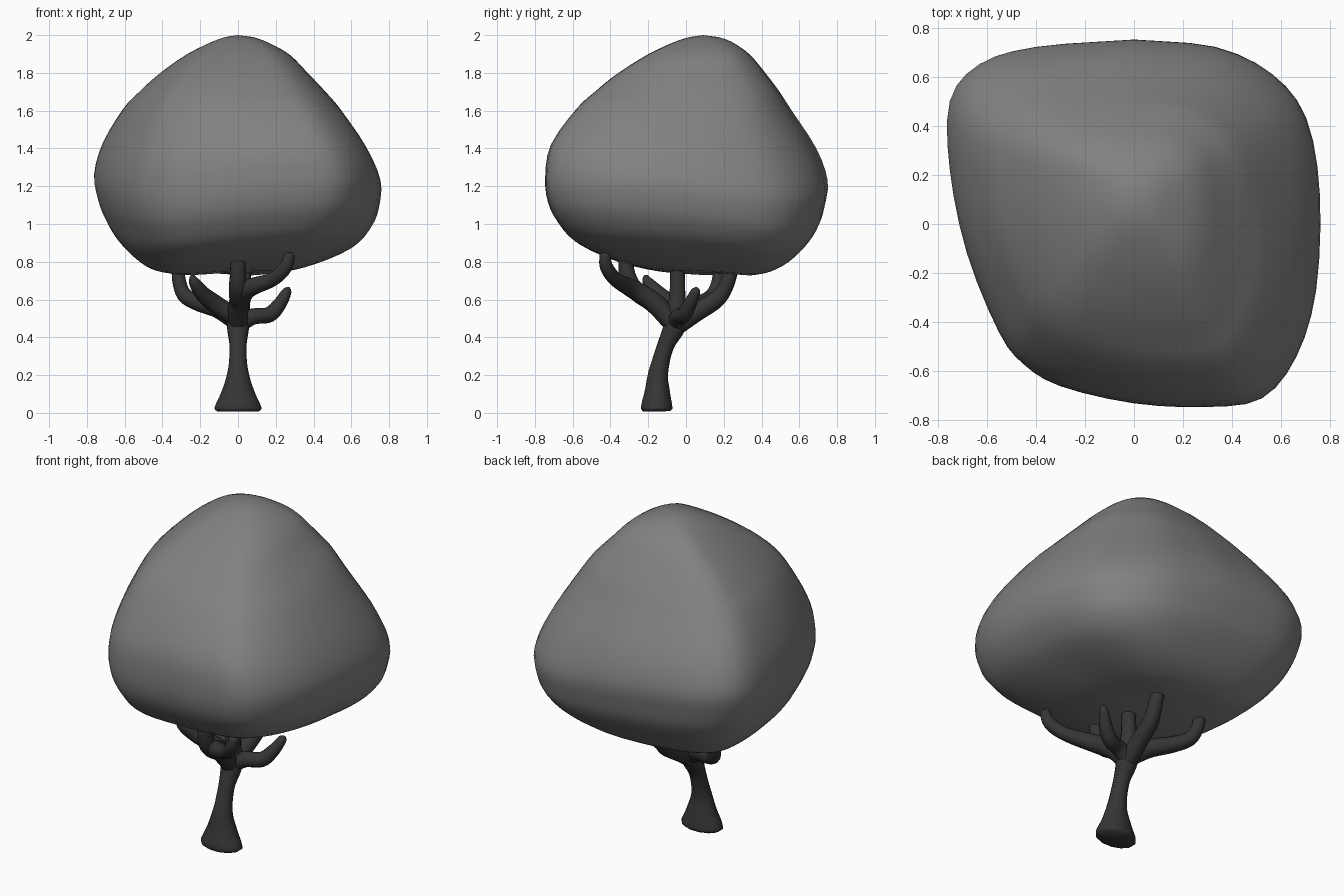
import bpy, bmesh, math
from mathutils import Vector

old = bpy.data.objects.get("Cube")
if old:
    bpy.data.objects.remove(old, do_unlink=True)


def material(name, value):
    mat = bpy.data.materials.new(name)
    mat.use_nodes = True
    colour = (value, value, value, 1)
    mat.diffuse_color = colour
    mat.node_tree.nodes["Principled BSDF"].inputs["Base Color"].default_value = colour
    return mat


LEAF = material("mid grey foliage", 0.22)
BARK = material("dark grey bark", 0.036)


def finish(name, bm, mat):
    bmesh.ops.recalc_face_normals(bm, faces=bm.faces[:])
    for face in bm.faces:
        face.smooth = True
    mesh = bpy.data.meshes.new(name)
    bm.to_mesh(mesh)
    bm.free()
    mesh.materials.append(mat)
    obj = bpy.data.objects.new(name, mesh)
    bpy.context.collection.objects.link(obj)
    return obj


def loft(rings, start, end):
    """Skin a stack of equal rings and close both ends to a point."""
    bm = bmesh.new()
    loops = [[bm.verts.new(p) for p in ring] for ring in rings]
    n = len(loops[0])
    for a, b in zip(loops, loops[1:]):
        for i in range(n):
            j = (i + 1) % n
            bm.faces.new((a[i], a[j], b[j], b[i]))
    for loop, tip in ((loops[0], start), (loops[-1], end)):
        v = bm.verts.new(tip)
        for i in range(n):
            bm.faces.new((loop[i], loop[(i + 1) % n], v))
    return bm


def spline(keys, steps):
    """Catmull-Rom through tuples of any length."""
    keys = [Vector(k) for k in keys]
    ext = [2 * keys[0] - keys[1]] + keys + [2 * keys[-1] - keys[-2]]
    out = []
    for a, b, c, d in zip(ext, ext[1:], ext[2:], ext[3:]):
        for s in range(steps):
            t = s / steps
            out.append(b + 0.5 * t * (c - a + t * (2 * a - 5 * b + 4 * c - d + t * (3 * (b - c) + d - a))))
    return out + [keys[-1]]


# Crown: one rounded, lopsided outline, fitted to a box at every height
outline = [(0, .75), (.33, .72), (.56, .61), (.7, .43), (.755, .12), (.74, -.27),
           (.66, -.54), (.52, -.71), (.3, -.745), (0, -.73), (-.3, -.66), (-.45, -.57),
           (-.55, -.44), (-.68, -.12), (-.75, .22), (-.75, .5), (-.63, .65), (-.4, .72)]
outline = spline(outline + outline[:1], 3)[:-1]

# height, x range, y range, roundness
levels = [(.738, -.34, .12, .06, .38, .5), (.757, -.46, .27, -.17, .46, .35),
          (.81, -.55, .44, -.39, .55, .15), (.9, -.64, .62, -.59, .64, .05),
          (1.0, -.7, .71, -.685, .705, 0), (1.1, -.74, .75, -.735, .735, 0),
          (1.23, -.76, .757, -.75, .75, 0), (1.4, -.715, .685, -.72, .69, 0),
          (1.6, -.605, .55, -.585, .56, 0), (1.7, -.52, .465, -.485, .495, -.02),
          (1.8, -.41, .37, -.36, .42, 0), (1.9, -.27, .27, -.2, .335, .08),
          (1.965, -.14, .15, -.06, .24, .35), (1.99, -.07, .08, .02, .17, .7)]


def crown_ring(level):
    z, x0, x1, y0, y1, roundness = level
    # Two opposite corners sag, the other two lift
    fade = max(0, 1 - ((z - 1.2) / .5) ** 2)
    ring = []
    for p in outline:
        flat = Vector((p.x / .76, p.y / .75))
        flat = flat.lerp(flat.normalized(), roundness)
        skew = flat.x * flat.y
        ring.append(((x0 + x1 + (x1 - x0) * flat.x) / 2, (y0 + y1 + (y1 - y0) * flat.y) / 2,
                     z - fade * skew * (.12 if skew > 0 else .06)))
    return ring


finish("crown", loft([crown_ring(l) for l in spline(levels, 3)], (-.1, .22, .74), (0, .09, 2)), LEAF)


# Trunk and branches: tubes along smooth paths of (x, y, z, radius)
def tube(name, keys, stretch=0):
    pts = spline(keys, 5)
    centres = [Vector(p[:3]) for p in pts]
    rings = []
    for i, c in enumerate(centres):
        d = (centres[min(i + 1, len(pts) - 1)] - centres[max(i - 1, 0)]).normalized()
        u = d.orthogonal().normalized() if i == 0 else (u - d * u.dot(d)).normalized()
        v = d.cross(u)
        ring = []
        for k in range(12):
            a = math.tau * k / 12
            q = (u * math.cos(a) + v * math.sin(a)) * pts[i][3]
            q.x *= 1 + stretch * max(0, 1 - c.z / .25)
            ring.append(c + q)
        rings.append(ring)
    tip = centres[-1] + d * pts[-1][3] * .5
    finish(name, loft(rings, centres[0], tip), BARK)


tube("trunk", [(0, -.155, .008, .074), (0, -.155, .03, .086), (0, -.152, .11, .07), (0, -.147, .21, .054),
               (0, -.11, .35, .046), (0, -.06, .46, .06), (0, -.05, .55, .05),
               (0, -.045, .66, .042), (0, -.045, .8, .04)], .55)
branches = {
    "front_branch": [(0, -.06, .46, .05), (.005, -.16, .575, .055), (.05, -.28, .655, .05),
                     (.18, -.37, .705, .038), (.25, -.42, .77, .036), (.275, -.43, .84, .028)],
    "front_stub": [(.005, -.16, .575, .05), (0, -.27, .65, .05), (0, -.31, .73, .044), (0, -.32, .82, .04)],
    "left_branch": [(0, -.05, .47, .05), (.08, -.04, .51, .044), (.165, -.01, .52, .042),
                    (.22, .02, .575, .036), (.258, .05, .64, .026), (.27, .055, .66, .012)],
    "right_branch": [(0, -.05, .48, .05), (-.1, .01, .55, .052), (-.2, .08, .58, .046),
                     (-.28, .14, .62, .04), (-.31, .17, .69, .037), (-.32, .18, .78, .034)],
    "right_twig": [(-.02, -.06, .51, .05), (-.12, -.09, .575, .05), (-.19, -.15, .635, .041),
                   (-.23, -.2, .69, .03), (-.243, -.215, .725, .014)],
    "back_branch": [(0, -.05, .46, .05), (.01, .05, .53, .05), (.02, .16, .6, .046),
                    (.03, .215, .68, .04), (.03, .25, .8, .037)],
}
for name, keys in branches.items():
    tube(name, keys)
